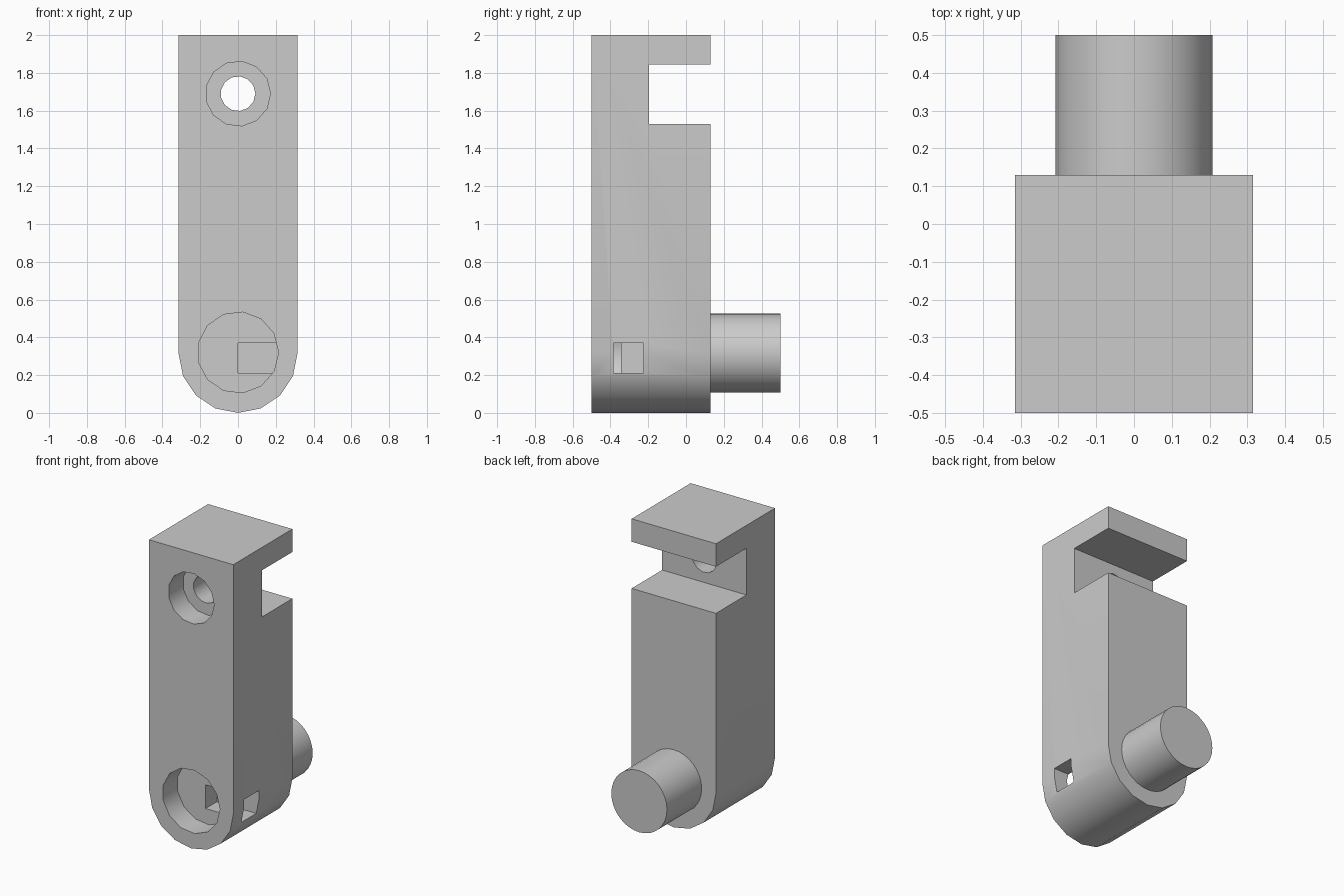
import bpy
import bmesh
from math import cos, sin, pi, radians

if "Cube" in bpy.data.objects:
    bpy.data.objects.remove(bpy.data.objects["Cube"], do_unlink=True)

HALF = 0.315             # half width and radius of the rounded foot
FRONT, BACK, END = -0.5, 0.13, 0.5
FLOOR = -0.345           # depth of both front recesses
NOTCH = -0.195           # inner face of the rear notch
HOLE_Z = 1.69

grey = bpy.data.materials.new("light_grey")
grey.use_nodes = True
grey.diffuse_color = (0.6, 0.6, 0.6, 1)
grey.node_tree.nodes["Principled BSDF"].inputs["Base Color"].default_value = (0.6, 0.6, 0.6, 1)


def prism(name, outline, y0, y1):
    """Extrude an (x, z) outline from y0 to y1."""
    bm = bmesh.new()
    face = bm.faces.new([bm.verts.new((x, y0, z)) for x, z in outline])
    new = bmesh.ops.extrude_face_region(bm, geom=[face])["geom"]
    bmesh.ops.translate(bm, vec=(0, y1 - y0, 0),
                        verts=[v for v in new if isinstance(v, bmesh.types.BMVert)])
    bmesh.ops.recalc_face_normals(bm, faces=bm.faces)
    mesh = bpy.data.meshes.new(name)
    bm.to_mesh(mesh)
    bm.free()
    mesh.materials.append(grey)
    obj = bpy.data.objects.new(name, mesh)
    bpy.context.collection.objects.link(obj)
    return obj


def circle(radius, z, sides):
    return [(radius * cos(2 * pi * i / sides), z + radius * sin(2 * pi * i / sides))
            for i in range(sides)]


def rect(x0, x1, z0, z1):
    return [(x0, z0), (x1, z0), (x1, z1), (x0, z1)]


def activate(obj):
    bpy.ops.object.select_all(action='DESELECT')
    obj.select_set(True)
    bpy.context.view_layer.objects.active = obj


def cut(target, cutter):
    cutter.hide_render = True
    mod = target.modifiers.new("cut", 'BOOLEAN')
    mod.operation = 'DIFFERENCE'
    mod.solver = 'EXACT'
    mod.object = cutter
    activate(target)
    bpy.ops.object.modifier_apply(modifier=mod.name)
    bpy.data.objects.remove(cutter, do_unlink=True)


# Arm body: square top, rounded foot
foot = [(-HALF * cos(pi * i / 8), HALF - HALF * sin(pi * i / 8)) for i in range(9)]
body = prism("arm_body", foot + [(HALF, 2), (-HALF, 2)], FRONT, BACK)

# Rear notch, stepped screw hole, front socket and side slot
cut(body, prism("notch_cutter", rect(-0.5, 0.5, 1.53, 1.845), NOTCH, 0.3))
cut(body, prism("counterbore_cutter", circle(0.172, HOLE_Z, 13), -0.6, FLOOR))
cut(body, prism("hole_cutter", circle(0.092, HOLE_Z, 13), -0.4, -0.1))
cut(body, prism("socket_cutter", circle(0.215, 0.32, 13), -0.6, FLOOR))
cut(body, prism("slot_cutter", rect(0, 0.5, 0.21, 0.37), -0.385, -0.225))

# Rear pin
pin = prism("rear_pin", circle(0.208, 0.317, 32), BACK - 0.01, END)

for part in (body, pin):
    activate(part)
    bpy.ops.object.shade_smooth_by_angle(angle=radians(30))
